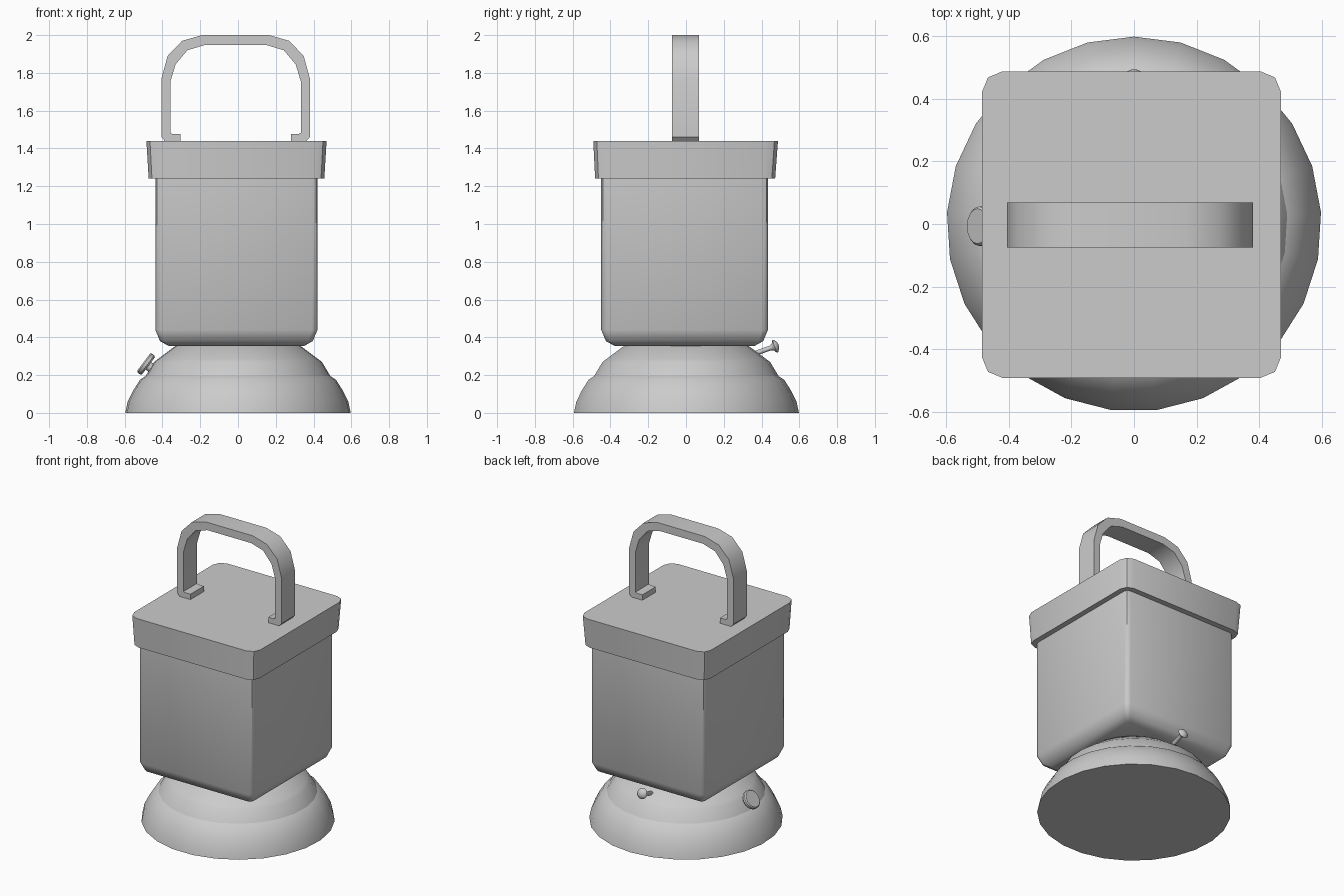
import bpy
from math import sin, cos, pi, radians
from mathutils import Vector

if "Cube" in bpy.data.objects:
    bpy.data.objects.remove(bpy.data.objects["Cube"])


def make(name, verts, faces, angle=35):
    me = bpy.data.meshes.new(name)
    me.from_pydata(verts, [], faces)
    me.validate()
    ob = bpy.data.objects.new(name, me)
    bpy.context.collection.objects.link(ob)
    bpy.ops.object.select_all(action='DESELECT')
    bpy.context.view_layer.objects.active = ob
    ob.select_set(True)
    bpy.ops.object.shade_smooth_by_angle(angle=radians(angle))
    return ob


def skin(name, rings, angle=35):
    """Bridge equal-sized counter-clockwise rings and cap both ends."""
    n = len(rings[0])
    faces = [tuple(reversed(range(n)))]
    for k in range(len(rings) - 1):
        a, b = k * n, (k + 1) * n
        for i in range(n):
            j = (i + 1) % n
            faces.append((a + i, a + j, b + j, b + i))
    top = (len(rings) - 1) * n
    faces.append(tuple(range(top, top + n)))
    return make(name, [v for r in rings for v in r], faces, angle)


def circle(r, z, n):
    return [(r * cos(pi / 2 + 2 * pi * i / n), r * sin(pi / 2 + 2 * pi * i / n), z)
            for i in range(n)]


def lathe(name, profile, n, origin=(0, 0, 0), axis=(0, 0, 1), angle=35):
    ob = skin(name, [circle(r, z, n) for r, z in profile], angle)
    ob.location = origin
    ob.rotation_euler = Vector(axis).to_track_quat('Z', 'Y').to_euler()
    return ob


def rounded_rect(x0, x1, y0, y1, z, r, seg):
    pts = []
    corners = [(x1 - r, y1 - r), (x0 + r, y1 - r), (x0 + r, y0 + r), (x1 - r, y0 + r)]
    for q, (cx, cy) in enumerate(corners):
        for s in range(seg + 1):
            a = pi / 2 * (q + s / seg)
            pts.append((cx + r * cos(a), cy + r * sin(a), z))
    return pts


# Stepped round base
base = skin("base", [circle(r, z, 25) for r, z in [
    (0.598, 0), (0.585, 0.06), (0.555, 0.12), (0.52, 0.175), (0.49, 0.195),
    (0.445, 0.27), (0.425, 0.285), (0.335, 0.352), (0.32, 0.356)]], 25)

# Box body with chamfered bottom
skin("body", [rounded_rect(-0.438 + d, 0.421 - d, -0.449 + d, 0.434 - d, z, r, 2)
              for d, z, r in [(0.07, 0.355, 0.02), (0.025, 0.38, 0.025),
                              (0.0, 0.44, 0.03), (0.0, 1.26, 0.03)]], 40)

# Overhanging lid
skin("lid", [rounded_rect(-0.473, 0.457, -0.481, 0.472, 1.24, 0.06, 2),
             rounded_rect(-0.485, 0.469, -0.491, 0.487, 1.44, 0.065, 2)], 40)

# Carrying handle: half profile (offset from centre, height), mirrored, extruded in y
cx = -0.0125
outer = [(0.178, 2.0), (0.283, 1.97), (0.36, 1.89), (0.393, 1.77), (0.393, 1.46),
         (0.375, 1.44), (0.293, 1.44)]
inner = [(0.165, 1.947), (0.255, 1.92), (0.318, 1.845), (0.345, 1.755), (0.345, 1.482),
         (0.335, 1.477), (0.293, 1.477)]
out_path = [(cx - x, z) for x, z in reversed(outer)] + [(cx + x, z) for x, z in outer]
in_path = [(cx - x, z) for x, z in reversed(inner)] + [(cx + x, z) for x, z in inner]
y0, y1 = -0.075, 0.069
skin("handle", [[(xo, y0, zo), (xi, y0, zi), (xi, y1, zi), (xo, y1, zo)]
                for (xo, zo), (xi, zi) in zip(out_path, in_path)], 40)

# Round knob on the left of the base
lathe("knob", [(0.025, -0.06), (0.025, -0.015), (0.056, -0.015), (0.063, -0.006),
               (0.063, 0.01), (0.056, 0.017)], 16, (-0.486, -0.007, 0.258), (-0.8, 0, 0.6))

# Small flared pin at the back of the base
lathe("pin", [(0.013, -0.15), (0.013, -0.03), (0.02, -0.015), (0.036, -0.006),
              (0.034, 0.002), (0.018, 0.013), (0.006, 0.016)], 12,
      (0, 0.475, 0.354), (0, 0.94, 0.34), 50)
